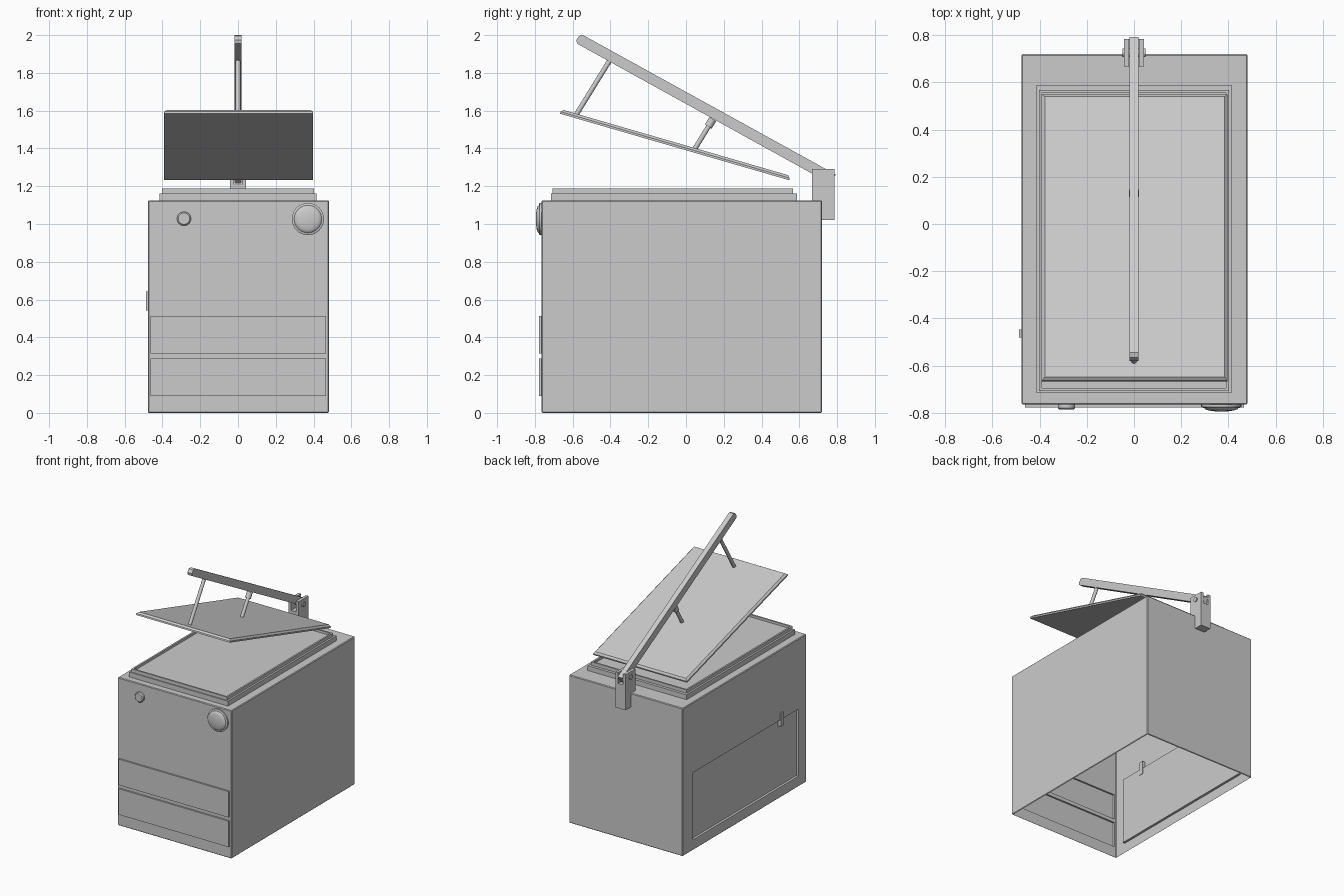
import bpy, bmesh, math
from mathutils import Vector

if "Cube" in bpy.data.objects:
    bpy.data.objects.remove(bpy.data.objects["Cube"])


def finish(name, bm, smooth=False):
    me = bpy.data.meshes.new(name)
    bm.to_mesh(me)
    bm.free()
    ob = bpy.data.objects.new(name, me)
    bpy.context.collection.objects.link(ob)
    if smooth:
        bpy.context.view_layer.objects.active = ob
        ob.select_set(True)
        bpy.ops.object.shade_smooth_by_angle(angle=math.radians(35))
        ob.select_set(False)
    return ob


def box_bm(lo, hi, bevel=0.0):
    bm = bmesh.new()
    bmesh.ops.create_cube(bm, size=1)
    for v in bm.verts:
        v.co = [(a + b) / 2 + c * (b - a) for a, b, c in zip(lo, hi, v.co)]
    if bevel:
        bmesh.ops.bevel(bm, geom=bm.edges[:], offset=bevel, segments=1, affect='EDGES')
    return bm


def box(name, lo, hi, bevel=0.0):
    return finish(name, box_bm(lo, hi, bevel))


def extrude_profile(name, pts, half):
    """Side profile in (y, z), extruded to both sides of x = 0."""
    bm = bmesh.new()
    f = bm.faces.new([bm.verts.new((-half, y, z)) for y, z in pts])
    r = bmesh.ops.extrude_face_region(bm, geom=[f], use_keep_orig=True)
    bmesh.ops.translate(bm, vec=(2 * half, 0, 0),
                        verts=[g for g in r['geom'] if isinstance(g, bmesh.types.BMVert)])
    bmesh.ops.recalc_face_normals(bm, faces=bm.faces[:])
    return finish(name, bm)


def rod(name, a, b, radius, segs=16):
    a, b = Vector(a), Vector(b)
    bm = bmesh.new()
    bmesh.ops.create_cone(bm, cap_ends=True, segments=segs, radius1=radius,
                          radius2=radius, depth=(b - a).length)
    ob = finish(name, bm, True)
    ob.location = (a + b) / 2
    ob.rotation_euler = (b - a).to_track_quat('Z', 'Y').to_euler()
    return ob


def knob(name, x, z, profile, segs=32):
    """Lathe of (radius, depth) points, pointing towards the front."""
    bm = bmesh.new()
    vs = [bm.verts.new((x + r, F - d, z)) for r, d in profile]
    es = [bm.edges.new(p) for p in zip(vs, vs[1:])]
    bmesh.ops.spin(bm, geom=vs + es, cent=(x, F, z), axis=(0, 1, 0),
                   angle=2 * math.pi, steps=segs)
    bmesh.ops.remove_doubles(bm, verts=bm.verts[:], dist=1e-5)
    bmesh.ops.recalc_face_normals(bm, faces=bm.faces[:])
    return finish(name, bm, True)


def panel_wall(bm, us, vs, depths, place):
    """Wall of grid cells; cells listed in depths are pushed out (+) or in (-)."""
    for i in range(len(us) - 1):
        for j in range(len(vs) - 1):
            q = [(us[i], vs[j]), (us[i + 1], vs[j]), (us[i + 1], vs[j + 1]), (us[i], vs[j + 1])]
            d = depths.get((i, j), 0)
            top = [bm.verts.new(place(u, v, d)) for u, v in q]
            bm.faces.new(top)
            if d:
                low = [bm.verts.new(place(u, v, 0)) for u, v in q]
                for k in range(4):
                    n = (k + 1) % 4
                    bm.faces.new((low[k], low[n], top[n], top[k]))


# Body: hollow case, open underneath, with front drawers and a recessed side door
L, R, F, B, T, e = -0.477, 0.481, -0.765, 0.72, 1.125, 0.005
bm = box_bm((L, F, 0), (R, B, T), e)
bm.normal_update()
for f in [f for f in bm.faces if f.normal.z < -0.9 or f.normal.y < -0.9 or f.normal.x < -0.9]:
    bm.faces.remove(f)
panel_wall(bm, [L + e, -0.462, 0.466, R - e], [e, 0.09, 0.287, 0.315, 0.512, T - e],
           {(1, 1): 0.013, (1, 3): 0.013}, lambda u, v, d: (u, F - d, v))
panel_wall(bm, [-B + e, -0.60, 0.67, -F - e], [e, 0.08, 0.59, T - e],
           {(1, 1): -0.018}, lambda u, v, d: (L - d, -u, v))
bmesh.ops.remove_doubles(bm, verts=bm.verts[:], dist=1e-5)
finish("case", bm)

# Side door latch
box("door_latch", (-0.487, -0.482, 0.543), (-0.455, -0.448, 0.643))

# Stepped seat with sunken glass plate
box("seat_base", (-0.416, -0.715, T - 0.005), (0.416, 0.588, 1.162))
bm = box_bm((-0.402, -0.707, 1.16), (0.402, 0.567, 1.187))
bm.normal_update()
top = max(bm.faces, key=lambda f: f.normal.z)
bmesh.ops.inset_region(bm, faces=[top], thickness=0.018)
ret = bmesh.ops.extrude_face_region(bm, geom=[top])
bmesh.ops.translate(bm, vec=(0, 0, -0.018),
                    verts=[g for g in ret['geom'] if isinstance(g, bmesh.types.BMVert)])
if top.is_valid:
    bm.faces.remove(top)
finish("glass_seat", bm)

# Tilted lid with chamfered upper edge
lo_front, lo_back = Vector((0.003, -0.667, 1.584)), Vector((0.003, 0.546, 1.232))
length = (lo_back - lo_front).length
bm = box_bm((-0.394, -length / 2, 0), (0.394, length / 2, 0.024))
bmesh.ops.bevel(bm, geom=[ed for ed in bm.edges if all(v.co.z > 0.01 for v in ed.verts)],
                offset=0.013, segments=1, affect='EDGES')
lid = finish("lid", bm)
lid.location = (lo_front + lo_back) / 2
lid.rotation_euler = (math.atan2(lo_back.z - lo_front.z, lo_back.y - lo_front.y), 0, 0)

# Lifting arm, struts and collar
extrude_profile("lifting_arm", [(-0.577, 1.955), (0.763, 1.214), (0.793, 1.262),
                                (-0.545, 2.0), (-0.565, 1.996), (-0.58, 1.975)], 0.019)
rod("front_strut", (0, -0.395, 1.88), (0, -0.582, 1.577), 0.013)
rod("rear_strut", (0, 0.14, 1.55), (0, 0.045, 1.395), 0.013)
rod("strut_collar", (0, 0.142, 1.555), (0, 0.118, 1.516), 0.021)

# Hinge fork and pin
box("hinge_block", (-0.042, 0.667, 1.02), (0.042, 0.785, 1.208))
for side, x in (("left", -0.0315), ("right", 0.0315)):
    box(side + "_hinge_prong", (x - 0.0105, 0.667, 1.208), (x + 0.0105, 0.785, 1.29))
rod("hinge_pin", (-0.049, 0.726, 1.25), (0.049, 0.726, 1.25), 0.018)

# Front knobs
knob("large_knob", 0.37, 1.026, [(0.085, 0), (0.085, 0.010), (0.078, 0.014), (0.073, 0.014),
     (0.068, 0.020), (0.055, 0.025), (0.035, 0.028), (0.015, 0.030), (0, 0.030)])
knob("small_knob", -0.286, 1.028, [(0.037, 0), (0.037, 0.014), (0.030, 0.021), (0, 0.021)])
